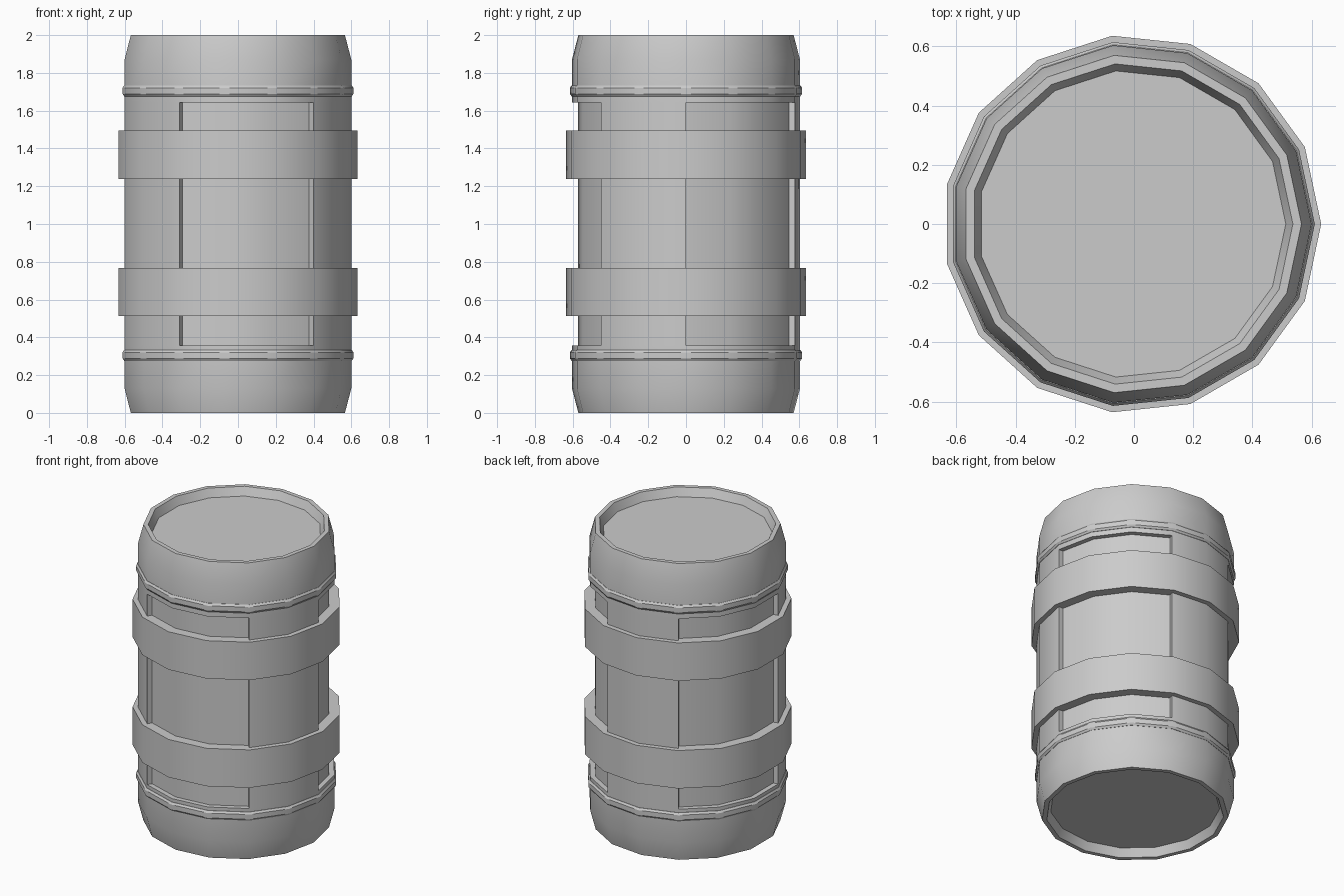
import bpy, bmesh, math

if "Cube" in bpy.data.objects:
    bpy.data.objects.remove(bpy.data.objects["Cube"])

SIDES = 15
CX = -0.007  # re-centres the odd-sided outline on x = 0


def lathe(bm, profile, closed=False):
    """Spin (radius, z) points into rings of quads; returns faces as rows."""
    rings = []
    for r, z in profile:
        rings.append([bm.verts.new((r * math.cos(math.tau * i / SIDES),
                                    r * math.sin(math.tau * i / SIDES), z))
                      for i in range(SIDES)])
    rows = []
    for a in range(len(rings) if closed else len(rings) - 1):
        lo, hi = rings[a], rings[(a + 1) % len(rings)]
        rows.append([bm.faces.new((lo[i], lo[(i + 1) % SIDES], hi[(i + 1) % SIDES], hi[i]))
                     for i in range(SIDES)])
    return rings, rows


def finish(bm, name):
    bmesh.ops.recalc_face_normals(bm, faces=bm.faces)
    mesh = bpy.data.meshes.new(name)
    bm.to_mesh(mesh)
    bm.free()
    ob = bpy.data.objects.new(name, mesh)
    ob.location.x = CX
    bpy.context.collection.objects.link(ob)
    bpy.ops.object.select_all(action='DESELECT')
    ob.select_set(True)
    bpy.context.view_layer.objects.active = ob
    bpy.ops.object.shade_smooth_by_angle(angle=math.radians(30))


def hoop(name, profile):
    bm = bmesh.new()
    lathe(bm, profile, closed=True)
    finish(bm, name)


# Barrel body with sunken, tapered ends
half = [(0.52, 0.055), (0.544, 0), (0.573, 0), (0.607, 0.13), (0.607, 0.357)]
bm = bmesh.new()
rings, rows = lathe(bm, half + [(r, 2 - z) for r, z in reversed(half)])
bm.faces.new(rings[0])
bm.faces.new(rings[-1])
bmesh.ops.recalc_face_normals(bm, faces=bm.faces)

# Three recessed wall panels, each three faces wide
for start in (0, 5, 10):
    panel = [rows[len(half) - 1][start + k] for k in range(3)]
    out = bmesh.ops.extrude_face_region(bm, geom=panel)
    for v in out["geom"]:
        if isinstance(v, bmesh.types.BMVert):
            v.co.x *= 0.574 / 0.607
            v.co.y *= 0.574 / 0.607
    old = [f for f in panel if f.is_valid]
    if old:
        bmesh.ops.delete(bm, geom=old, context='FACES')
finish(bm, "barrel_body")

# Thin chamfered ridges and wide bands
for label, z in (("lower", 0.305), ("upper", 1.705)):
    hoop(label + "_ridge", [(0.59, z - 0.029), (0.609, z - 0.029), (0.618, z - 0.016),
                            (0.618, z + 0.016), (0.609, z + 0.029), (0.59, z + 0.029)])
for label, z in (("lower", 0.64), ("upper", 1.367)):
    hoop(label + "_band", [(0.55, z - 0.128), (0.6395, z - 0.128),
                           (0.6395, z + 0.128), (0.55, z + 0.128)])
